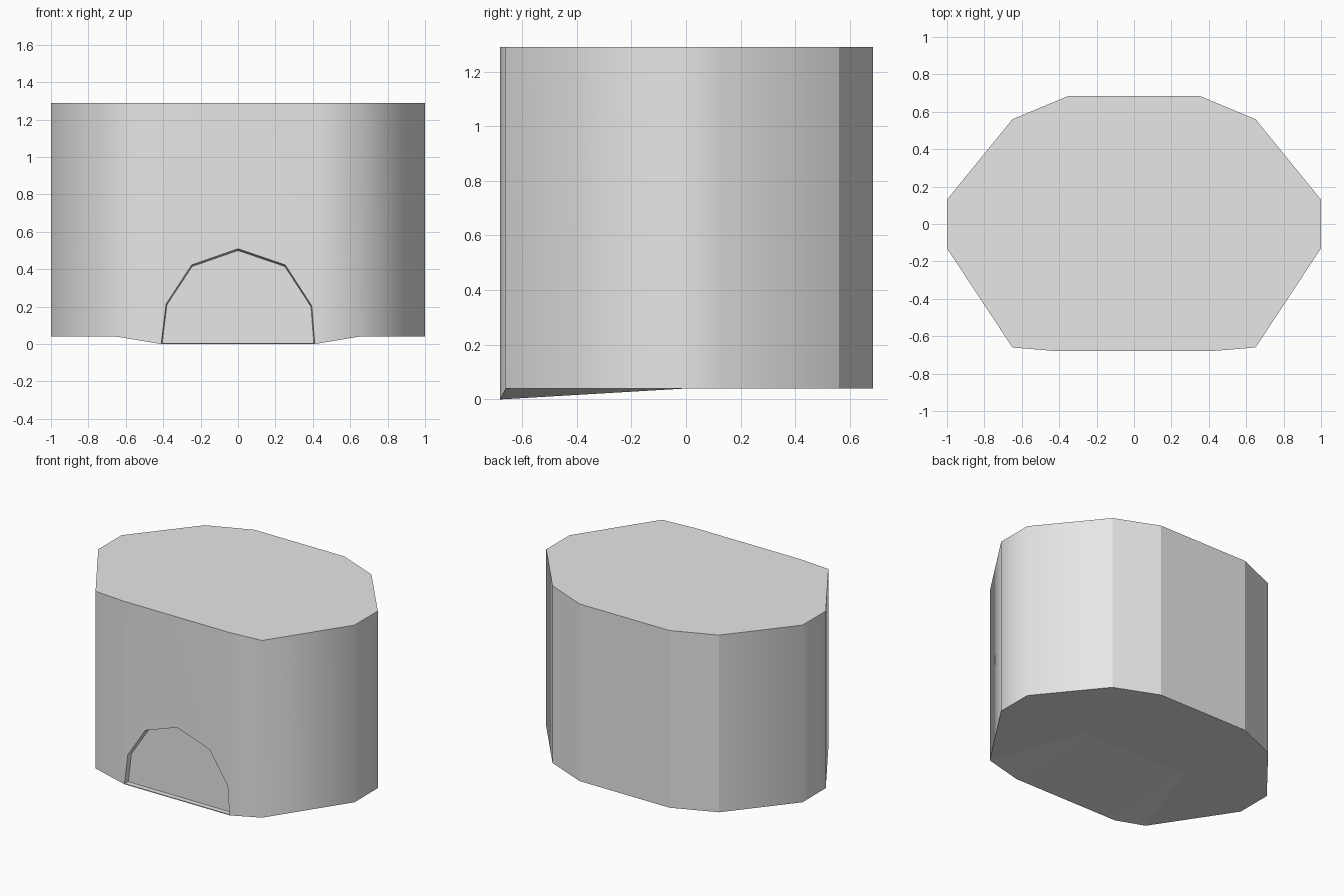
import bpy, bmesh

cube = bpy.data.objects.get("Cube")
if cube:
    bpy.data.objects.remove(cube, do_unlink=True)

TOP, BASE, FRONT, INNER = 1.29, 0.04, -0.68, -0.645
SILL = 0.006

# One flat grey for the whole body
grey = bpy.data.materials.new("plain grey")
grey.use_nodes = True
colour = (0.8, 0.8, 0.8, 1)
grey.diffuse_color = colour
grey.node_tree.nodes["Principled BSDF"].inputs["Base Color"].default_value = colour

bm = bmesh.new()


def face(points):
    return bm.faces.new([bm.verts.new(p) for p in points])


# Outline from the front right corner round the back to the front left corner
half = [(0.41, FRONT), (0.65, -0.66), (1, -0.13), (1, 0.13), (0.65, 0.56), (0.35, 0.685)]
outline = half + [(-x, y) for x, y in reversed(half)]


def foot(x, y):
    return (x, y, 0 if y == FRONT else BASE)


# Outer walls and roof
for a, b in zip(outline, outline[1:]):
    face([foot(*a), foot(*b), (*b, TOP), (*a, TOP)])
face([(x, y, TOP) for x, y in outline])

# Front wall with the arched opening
arch = [(-0.405, SILL), (-0.38, 0.21), (-0.245, 0.415), (0, 0.5),
        (0.25, 0.415), (0.39, 0.2), (0.405, SILL)]
rim = [(x * 1.012, FRONT, z if z == SILL else z * 1.02) for x, z in arch]
door = [(x, INNER, z) for x, z in arch]
left, right = (-0.41, FRONT, 0), (0.41, FRONT, 0)
face([left, *rim, right, (0.41, FRONT, TOP), (-0.41, FRONT, TOP)])
face([left, right, rim[-1], rim[0]])

# Recessed door panel, jambs and sill
face(door)
for i in range(len(arch)):
    j = (i + 1) % len(arch)
    face([rim[i], rim[j], door[j], door[i]])

# Underside: flat at the back, sloping down to the threshold
hinge = [(0.41, 0, BASE), (-0.41, 0, BASE)]
face([right, left, hinge[1], hinge[0]])
for s in (1, -1):
    face([(s * 0.41, FRONT, 0), (s * 0.65, -0.66, BASE), (s * 0.41, 0, BASE)])
face([(x, y, BASE) for x, y in outline[1:-1]] + [hinge[1], hinge[0]])

bmesh.ops.remove_doubles(bm, verts=bm.verts, dist=0.0005)
bmesh.ops.recalc_face_normals(bm, faces=bm.faces)

# Walls blend smoothly; rims, opening and rear corners stay crisp
for f in bm.faces:
    f.smooth = True
for e in bm.edges:
    a, b = (v.co for v in e.verts)
    upright = abs(a.x - b.x) + abs(a.y - b.y) < 0.001
    e.smooth = upright and a.y < 0.5

mesh = bpy.data.meshes.new("body")
bm.to_mesh(mesh)
bm.free()
mesh.materials.append(grey)
body = bpy.data.objects.new("body_with_arched_doorway", mesh)
bpy.context.collection.objects.link(body)
